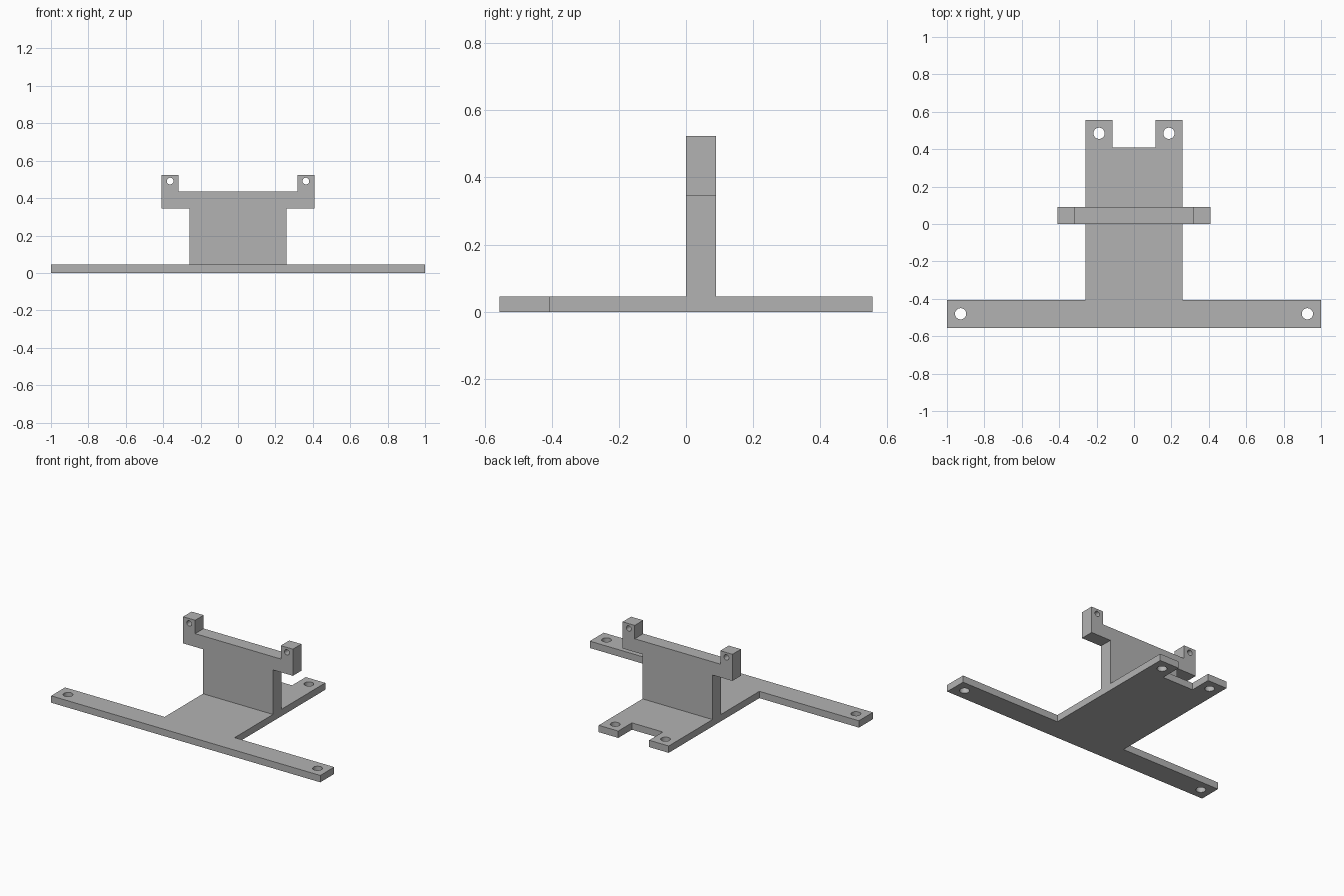
import bpy
import math

cube = bpy.data.objects.get("Cube")
if cube:
    bpy.data.objects.remove(cube, do_unlink=True)

# Single grey material
grey = bpy.data.materials.new("plain grey")
grey.use_nodes = True
colour = (0.45, 0.45, 0.45, 1)
grey.diffuse_color = colour
grey.node_tree.nodes["Principled BSDF"].inputs["Base Color"].default_value = colour


def mirrored(half):
    """Complete a right-hand half outline across x = 0."""
    return half + [(-x, y) for x, y in reversed(half)]


def circle(cx, cy, r, sides=32):
    steps = [2 * math.pi * i / sides for i in range(sides)]
    return [(cx + r * math.cos(a), cy + r * math.sin(a)) for a in steps]


def plate(name, half_outline, holes, thickness, location, tilt=0):
    """Extrude a mirrored outline pierced by mirrored pairs of round holes."""
    loops = [mirrored(half_outline)]
    for x, y, r in holes:
        loops += [circle(x, y, r), circle(-x, y, r)]
    curve = bpy.data.curves.new(name, "CURVE")
    curve.dimensions = "2D"
    curve.fill_mode = "BOTH"
    curve.extrude = thickness / 2
    for loop in loops:
        spline = curve.splines.new("POLY")
        spline.points.add(len(loop) - 1)
        for point, (x, y) in zip(spline.points, loop):
            point.co = (x, y, 0, 1)
        spline.use_cyclic_u = True
    curve.materials.append(grey)
    obj = bpy.data.objects.new(name, curve)
    obj.location = location
    obj.rotation_euler.x = tilt
    bpy.context.collection.objects.link(obj)

    # Turn the profile into a welded mesh with sharp edges
    bpy.ops.object.select_all(action="DESELECT")
    obj.select_set(True)
    bpy.context.view_layer.objects.active = obj
    bpy.ops.object.convert(target="MESH")
    obj = bpy.context.object
    bpy.ops.object.mode_set(mode="EDIT")
    bpy.ops.mesh.select_all(action="SELECT")
    bpy.ops.mesh.remove_doubles(threshold=0.0001)
    bpy.ops.mesh.normals_make_consistent(inside=False)
    bpy.ops.object.mode_set(mode="OBJECT")
    bpy.ops.object.shade_smooth_by_angle(angle=math.radians(30))
    return obj


BASE = 0.046
DEPTH = 0.09

# Flat base: long front crossbar, wide spine and two notched rear tabs
plate("base_plate",
      [(1, -0.555), (1, -0.407), (0.26, -0.407), (0.26, 0.555),
       (0.115, 0.555), (0.115, 0.41)],
      [(0.927, -0.48, 0.03), (0.187, 0.485, 0.03)],
      BASE, (0, 0, BASE / 2))

# Upright wall with side shoulders and raised, drilled ears
plate("upright_bracket",
      [(0.26, BASE), (0.26, 0.345), (0.408, 0.345), (0.408, 0.524),
       (0.318, 0.524), (0.318, 0.434)],
      [(0.363, 0.491, 0.018)],
      DEPTH, (0, DEPTH / 2, 0), math.radians(90))
